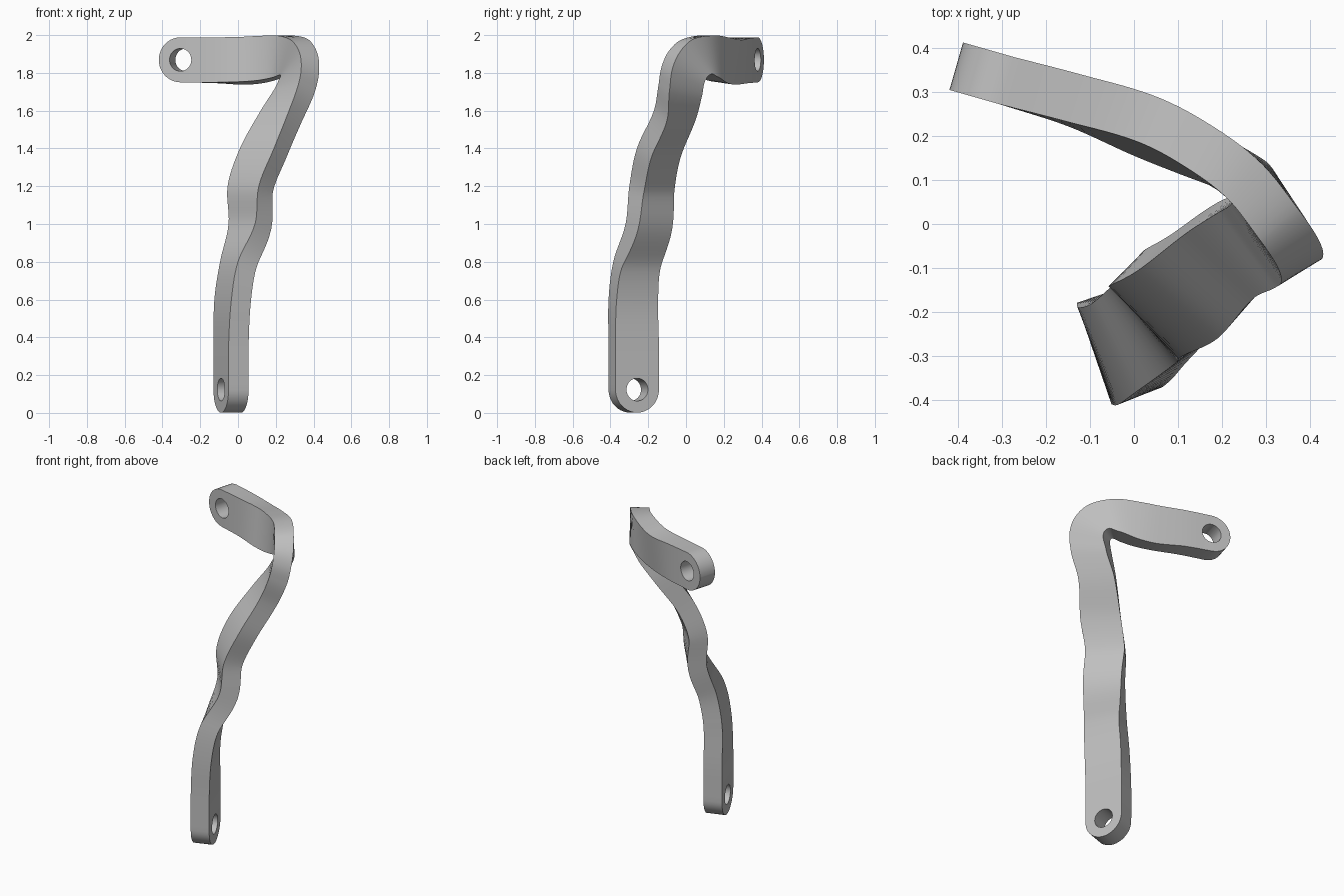
import bpy, bmesh, math
from mathutils import Vector, Matrix

THICK, HOLE_R, STEPS, CAP_STEPS = 0.112, 0.06, 7, 10

if "Cube" in bpy.data.objects:
    bpy.data.objects.remove(bpy.data.objects["Cube"])

steel = bpy.data.materials.new("plain_grey")
steel.use_nodes = True
grey = (0.52, 0.52, 0.52, 1)
steel.diffuse_color = grey
steel.node_tree.nodes["Principled BSDF"].inputs["Base Color"].default_value = grey

# Stations along the flat bar: inner edge point, outer edge point
stations = [
    ((-.13, -.18, .123), (-.05, -.41, .123)),
    ((-.13, -.18, .35), (-.05, -.41, .35)),
    ((-.125, -.19, .6), (-.035, -.41, .6)),
    ((-.095, -.18, .8), (0, -.385, .8)),
    ((-.05, -.14, 1), (.09, -.32, 1)),
    ((-.055, -.14, 1.2), (.11, -.30, 1.2)),
    ((.01, -.105, 1.4), (.19, -.26, 1.4)),
    ((.12, -.02, 1.6), (.27, -.17, 1.6)),
    ((.19, .025, 1.71), (.32, -.145, 1.74)),
    ((.215, .04, 1.76), (.335, -.13, 1.83)),
    ((.225, .055, 1.785), (.325, -.095, 1.91)),
    ((.215, .07, 1.788), (.285, -.035, 1.97)),
    ((.18, .085, 1.775), (.21, .06, 1.997)),
    ((.1, .115, 1.76), (.1, .14, 1.995)),
    ((0, .155, 1.753), (0, .19, 1.99)),
    ((-.15, .222, 1.75), (-.15, .232, 1.988)),
    ((-.305, .272, 1.75), (-.305, .272, 1.988)),
]
rails = [[Vector(s[k]) for s in stations] for k in (0, 1)]

# Shared parameter from the distance along the middle of the bar
mids = [(a + b) / 2 for a, b in zip(*rails)]
knots = [0.0]
for p, q in zip(mids, mids[1:]):
    knots.append(knots[-1] + (q - p).length)


def slope(pts, i):
    lo, hi = max(i - 1, 0), min(i + 1, len(pts) - 1)
    return (pts[hi] - pts[lo]) / (knots[hi] - knots[lo])


def smooth_rail(pts):
    out = []
    for i in range(len(pts) - 1):
        h = knots[i + 1] - knots[i]
        m0, m1 = slope(pts, i) * h, slope(pts, i + 1) * h
        for k in range(STEPS):
            u = k / STEPS
            v = 1 - u
            out.append(pts[i] * (1 + 2 * u) * v * v + m0 * u * v * v
                       + pts[i + 1] * (3 - 2 * u) * u * u - m1 * u * u * v)
    return out + [pts[-1]]


inner, outer = (smooth_rail(r) for r in rails)
centre = [(a + b) / 2 for a, b in zip(inner, outer)]
last = len(centre) - 1
tangent = [(centre[min(i + 1, last)] - centre[max(i - 1, 0)]).normalized()
           for i in range(last + 1)]
normal = [t.cross(b - a).normalized() for t, a, b in zip(tangent, inner, outer)]


# Half-round end: sections that narrow along a circle
def cap(i, sign):
    half = (outer[i] - inner[i]) / 2
    rows = []
    for k in range(1, CAP_STEPS + 1):
        ang = math.pi / 2 * k / CAP_STEPS
        c = centre[i] + tangent[i] * sign * half.length * math.sin(ang)
        w = half * max(math.cos(ang), 0.01)
        rows.append((c - w, c + w, normal[i]))
    return rows


sections = (cap(0, -1)[::-1] + list(zip(inner, outer, normal)) + cap(last, 1))

# Skin the sections into a closed bar
bm = bmesh.new()
rings = [[bm.verts.new(p) for p in (a, b, b + n * THICK, a + n * THICK)]
         for a, b, n in sections]
for r, s in zip(rings, rings[1:]):
    for k in range(4):
        j = (k + 1) % 4
        bm.faces.new((r[k], r[j], s[j], s[k]))
bm.faces.new(rings[0])
bm.faces.new(rings[-1])
bmesh.ops.recalc_face_normals(bm, faces=bm.faces)
mesh = bpy.data.meshes.new("bent_bar")
bm.to_mesh(mesh)
bm.free()
bar = bpy.data.objects.new("bent_bar", mesh)
bpy.context.collection.objects.link(bar)
mesh.materials.append(steel)


# Bolt hole through each rounded end
def drill(i, name):
    turn = normal[i].to_track_quat("Z", "Y").to_matrix().to_4x4()
    cut = bmesh.new()
    bmesh.ops.create_cone(cut, cap_ends=True, segments=40, radius1=HOLE_R,
                          radius2=HOLE_R, depth=THICK * 3,
                          matrix=Matrix.Translation(centre[i] + normal[i] * THICK / 2) @ turn)
    cut_mesh = bpy.data.meshes.new(name)
    cut.to_mesh(cut_mesh)
    cut.free()
    cut_mesh.materials.append(steel)
    cutter = bpy.data.objects.new(name, cut_mesh)
    bpy.context.collection.objects.link(cutter)
    cutter.hide_render = True
    mod = bar.modifiers.new(name, "BOOLEAN")
    mod.operation, mod.solver, mod.object = "DIFFERENCE", "EXACT", cutter
    bpy.ops.object.modifier_apply(modifier=mod.name)
    bpy.data.objects.remove(cutter)


bpy.context.view_layer.objects.active = bar
bar.select_set(True)
drill(0, "lower_hole")
drill(last, "upper_hole")
bpy.ops.object.shade_smooth_by_angle(angle=math.radians(35))
